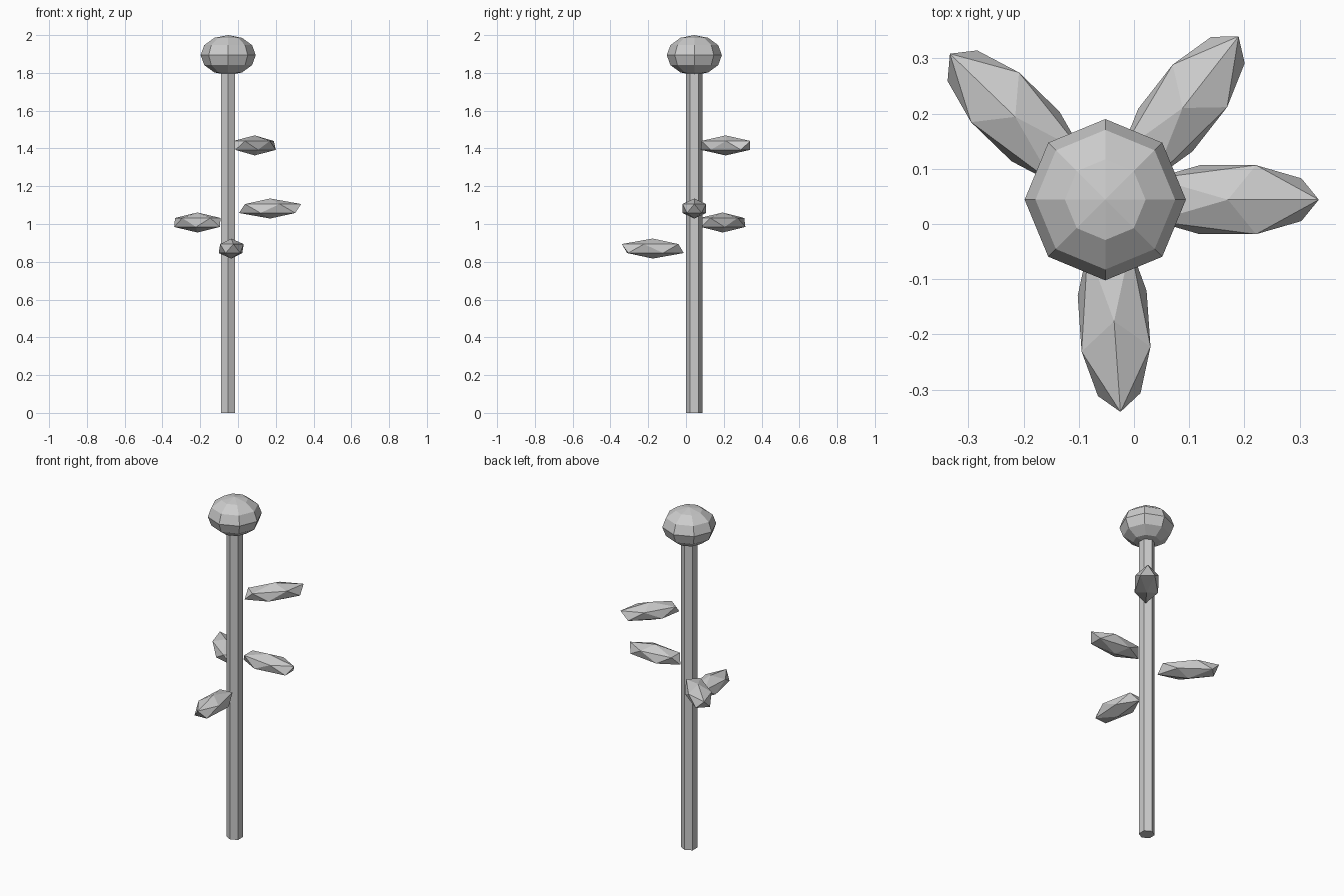
import bpy
from math import radians

cube = bpy.data.objects.get("Cube")
if cube:
    bpy.data.objects.remove(cube, do_unlink=True)

GREY = (0.6, 0.6, 0.6, 1.0)
grey = bpy.data.materials.new("plain_grey")
grey.use_nodes = True
grey.diffuse_color = GREY
grey.node_tree.nodes["Principled BSDF"].inputs["Base Color"].default_value = GREY

STEM_X, STEM_Y = -0.052, 0.044


def finish(name, scale=(1, 1, 1)):
    """Name, scale and colour the primitive just added, keeping flat faces."""
    obj = bpy.context.object
    obj.name = obj.data.name = name
    obj.scale = scale
    obj.data.materials.append(grey)
    return obj


# Six-sided stem, ending inside the flower head
STEM_TOP = 1.85
bpy.ops.mesh.primitive_cylinder_add(vertices=6, radius=0.043, depth=STEM_TOP,
                                    location=(STEM_X, STEM_Y, STEM_TOP / 2))
finish("stem")

# Flattened round flower head
bpy.ops.mesh.primitive_uv_sphere_add(segments=8, ring_count=6, radius=1,
                                     location=(STEM_X, STEM_Y, 1.894))
finish("flower_head", (0.146, 0.146, 0.106))

# Faceted leaves: name, centre, heading around the stem
leaves = [
    ("leaf_left", (0.17, 0.044, 1.082), 0),
    ("leaf_back_left", (0.088, 0.21, 1.416), 52),
    ("leaf_back_right", (-0.215, 0.194, 1.008), 136),
    ("leaf_front", (-0.036, -0.176, 0.87), -86),
]
for name, centre, heading in leaves:
    bpy.ops.mesh.primitive_ico_sphere_add(subdivisions=1, radius=1, location=centre,
                                          rotation=(0, 0, radians(heading)))
    finish(name, (0.184, 0.0735, 0.053))
